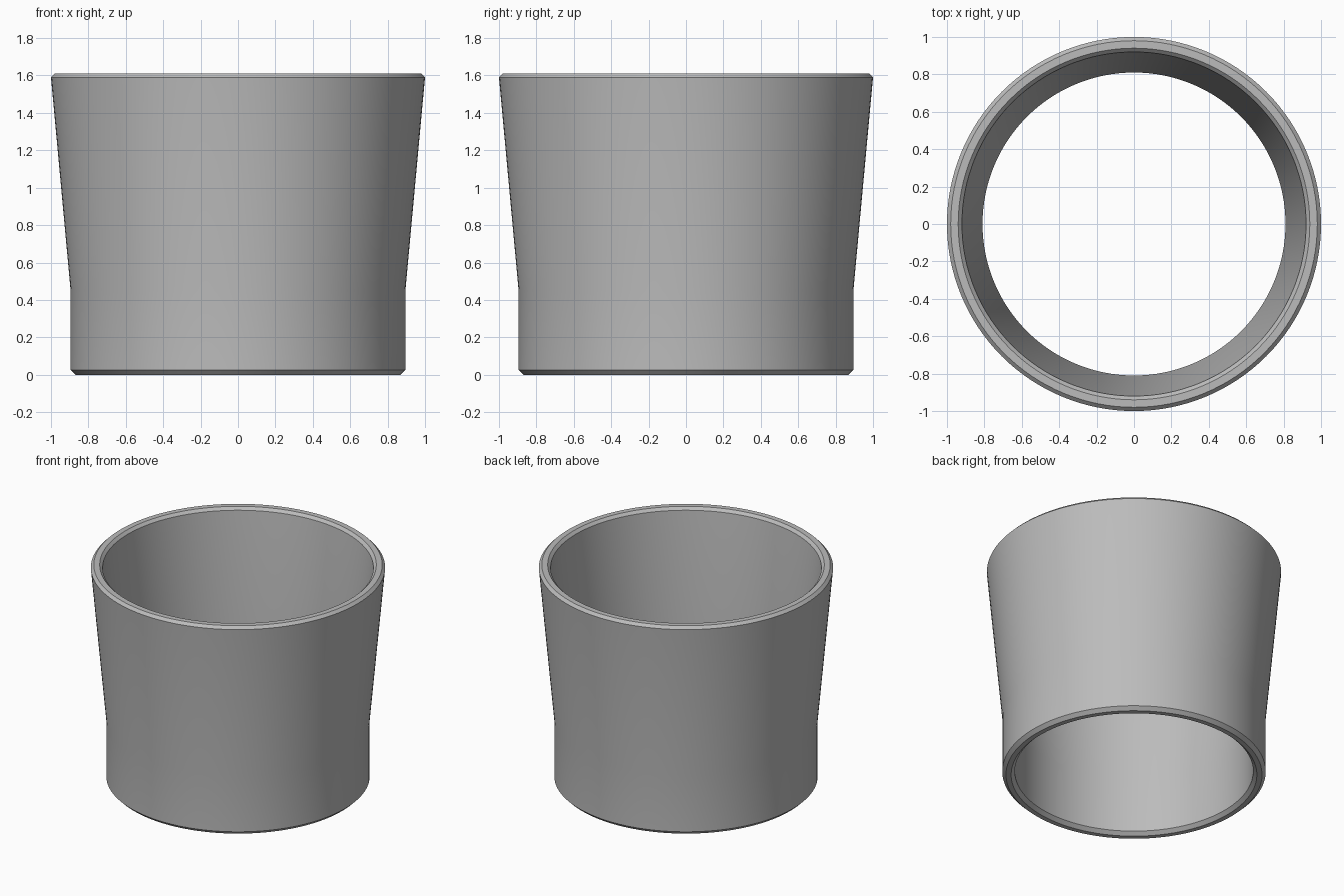
import bpy, bmesh
from math import radians, tau
from mathutils import Matrix, Vector

old = bpy.data.objects.get("Cube")
if old:
    bpy.data.objects.remove(old, do_unlink=True)

# Plain grey material
grey = bpy.data.materials.new("grey")
grey.use_nodes = True
colour = (0.5, 0.5, 0.5, 1)
grey.diffuse_color = colour
grey.node_tree.nodes["Principled BSDF"].inputs["Base Color"].default_value = colour

# Closed wall section (radius, height): outside upward, then inside downward
section = [
    (0.87, 0), (0.895, 0.025), (0.895, 0.45), (1, 1.59), (0.98, 1.61),
    (0.94, 1.61), (0.92, 1.59), (0.81, 0.45), (0.81, 0.025), (0.835, 0),
]

# Revolve the section into an open sleeve
STEPS = 128
bm = bmesh.new()
rings = []
for i in range(STEPS):
    turn = Matrix.Rotation(tau * i / STEPS, 3, "Z")
    rings.append([bm.verts.new(turn @ Vector((r, 0, z))) for r, z in section])
for i, ring in enumerate(rings):
    following = rings[(i + 1) % STEPS]
    for j in range(len(section)):
        k = (j + 1) % len(section)
        bm.faces.new((ring[j], following[j], following[k], ring[k]))
bmesh.ops.recalc_face_normals(bm, faces=bm.faces)

mesh = bpy.data.meshes.new("tapered_sleeve")
bm.to_mesh(mesh)
bm.free()
mesh.materials.append(grey)
sleeve = bpy.data.objects.new("tapered_sleeve", mesh)
bpy.context.collection.objects.link(sleeve)

# Smooth walls with crisp chamfers
bpy.ops.object.select_all(action="DESELECT")
sleeve.select_set(True)
bpy.context.view_layer.objects.active = sleeve
bpy.ops.object.shade_smooth_by_angle(angle=radians(30))
